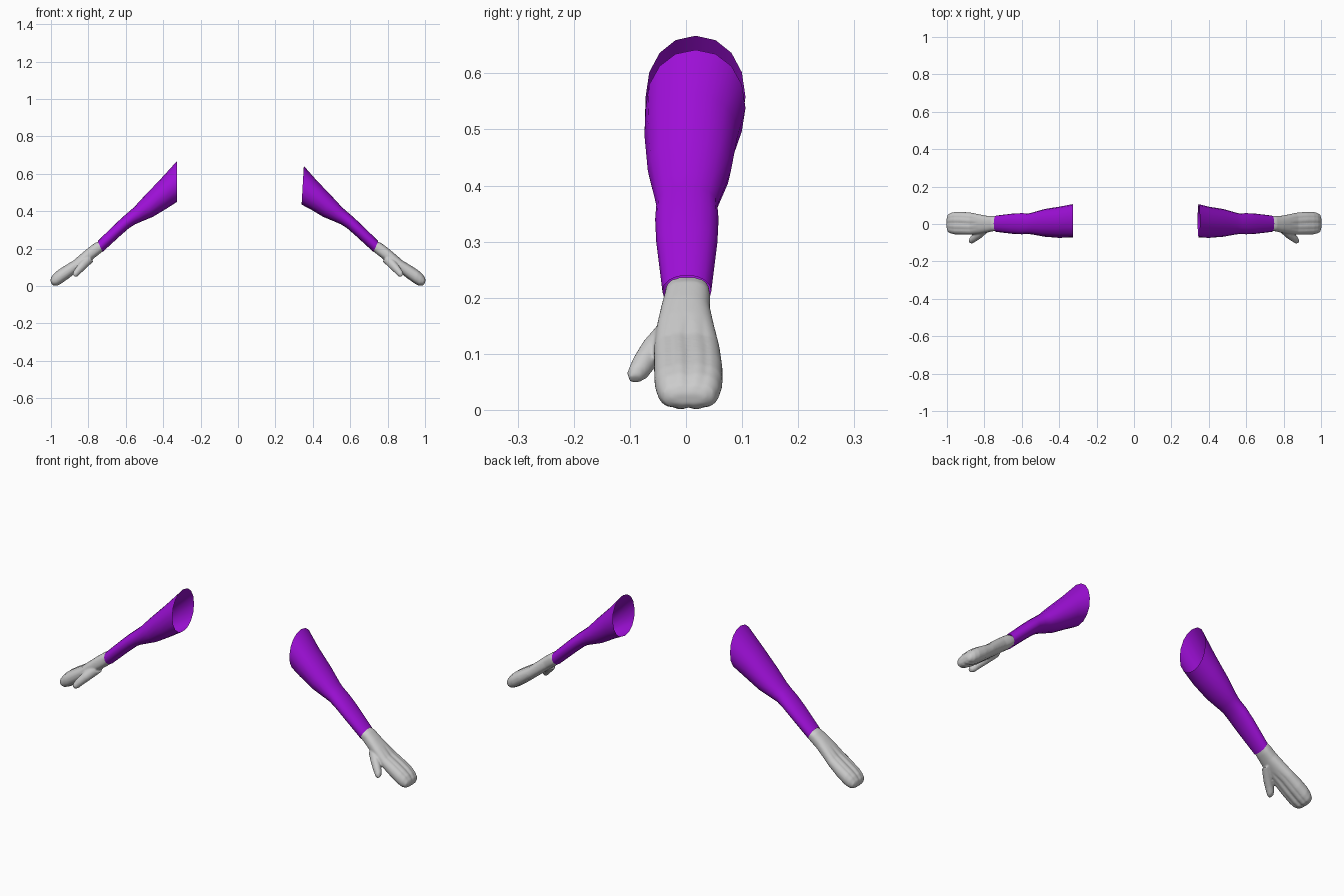
import bpy, bmesh, math

if "Cube" in bpy.data.objects:
    bpy.data.objects.remove(bpy.data.objects["Cube"])

purple = bpy.data.materials.new("purple")
purple.diffuse_color = (0.35, 0.005, 0.70, 1)
purple.use_nodes = True
purple.node_tree.nodes["Principled BSDF"].inputs["Base Color"].default_value = purple.diffuse_color

# Each ring: top x, top z, bottom x, bottom z, y min, y max
SLEEVE = [
    (.42, .565, .385, .412, -.074, .092),
    (.50, .482, .455, .370, -.068, .080),
    (.555, .422, .52, .343, -.057, .063),
    (.58, .400, .55, .330, -.053, .056),
    (.615, .370, .582, .310, -.055, .058),
    (.66, .328, .628, .270, -.053, .056),
    (.75, .240, .724, .182, -.042, .045)]
SHOULDER = {-1: (.327, .667, .327, .449, -.072, .106),
            1: (.352, .642, .340, .435, -.072, .106)}
HAND = [
    (.742, .238, .720, .190, -.036, .041),
    (.765, .230, .737, .174, -.038, .043),
    (.80, .204, .768, .150, -.045, .043),
    (.835, .175, .808, .118, -.052, .050),
    (.88, .137, .855, .080, -.057, .060),
    (.93, .107, .905, .040, -.057, .065),
    (.965, .084, .945, .012, -.056, .065),
    (.986, .066, .968, .000, -.051, .060),
    (1.0, .045, .987, .002, -.043, .051),
    (1.003, .030, .997, .010, -.027, .035)]
# Thumb: centre and radius
THUMB = [(.79, -.02, .15, .025), (.825, -.052, .115, .024), (.85, -.072, .088, .021),
         (.868, -.085, .066, .018), (.877, -.091, .055, .010)]
THUMB_RINGS = [(x + .65 * r, z + .76 * r, x - .65 * r, z - .76 * r, y - 1.1 * r, y + 1.1 * r)
               for x, y, z, r in THUMB]


def spow(v, p):
    return math.copysign(abs(v) ** p, v)


def loft(bm, rings, side, n, power=1.0, caps=False, groove_from=99):
    prev, first = None, None
    for i, (tx, tz, bx, bz, y0, y1) in enumerate(rings):
        cur = []
        for k in range(n):
            a = 2 * math.pi * k / n
            u, v = spow(math.cos(a), power), spow(math.sin(a), power)
            if i >= groove_from:  # shallow finger grooves
                v *= 1 - .14 * (1 - abs(math.sin(2 * math.pi * (u + 1)))) ** 2
            x = (tx + bx) / 2 + v * (tx - bx) / 2
            z = (tz + bz) / 2 + v * (tz - bz) / 2
            cur.append(bm.verts.new((side * x, (y0 + y1) / 2 + u * (y1 - y0) / 2, z)))
        if prev:
            for k in range(n):
                j = (k + 1) % n
                bm.faces.new((prev[k], prev[j], cur[j], cur[k]))
        else:
            first = cur
        prev = cur
    if caps:
        bm.faces.new(first)
        bm.faces.new(prev)


def finish(bm, name, mat=None):
    bmesh.ops.recalc_face_normals(bm, faces=bm.faces[:])
    me = bpy.data.meshes.new(name)
    bm.to_mesh(me)
    bm.free()
    for p in me.polygons:
        p.use_smooth = True
    if mat:
        me.materials.append(mat)
    ob = bpy.data.objects.new(name, me)
    bpy.context.collection.objects.link(ob)
    return ob


for side, label in ((-1, "left"), (1, "right")):
    # Open sleeve tube
    bm = bmesh.new()
    loft(bm, [SHOULDER[side]] + SLEEVE, side, 16, .95)
    finish(bm, label + "_sleeve", purple)

    # Mitten hand with thumb, fused into one skin
    bm = bmesh.new()
    loft(bm, HAND, side, 40, .8, True, 4)
    loft(bm, THUMB_RINGS, side, 16, 1, True)
    hand = finish(bm, label + "_hand")
    rm = hand.modifiers.new("fuse", 'REMESH')
    rm.mode = 'VOXEL'
    rm.voxel_size = .004
    rm.use_smooth_shade = True
    sm = hand.modifiers.new("soften", 'SMOOTH')
    sm.factor = .5
    sm.iterations = 4
